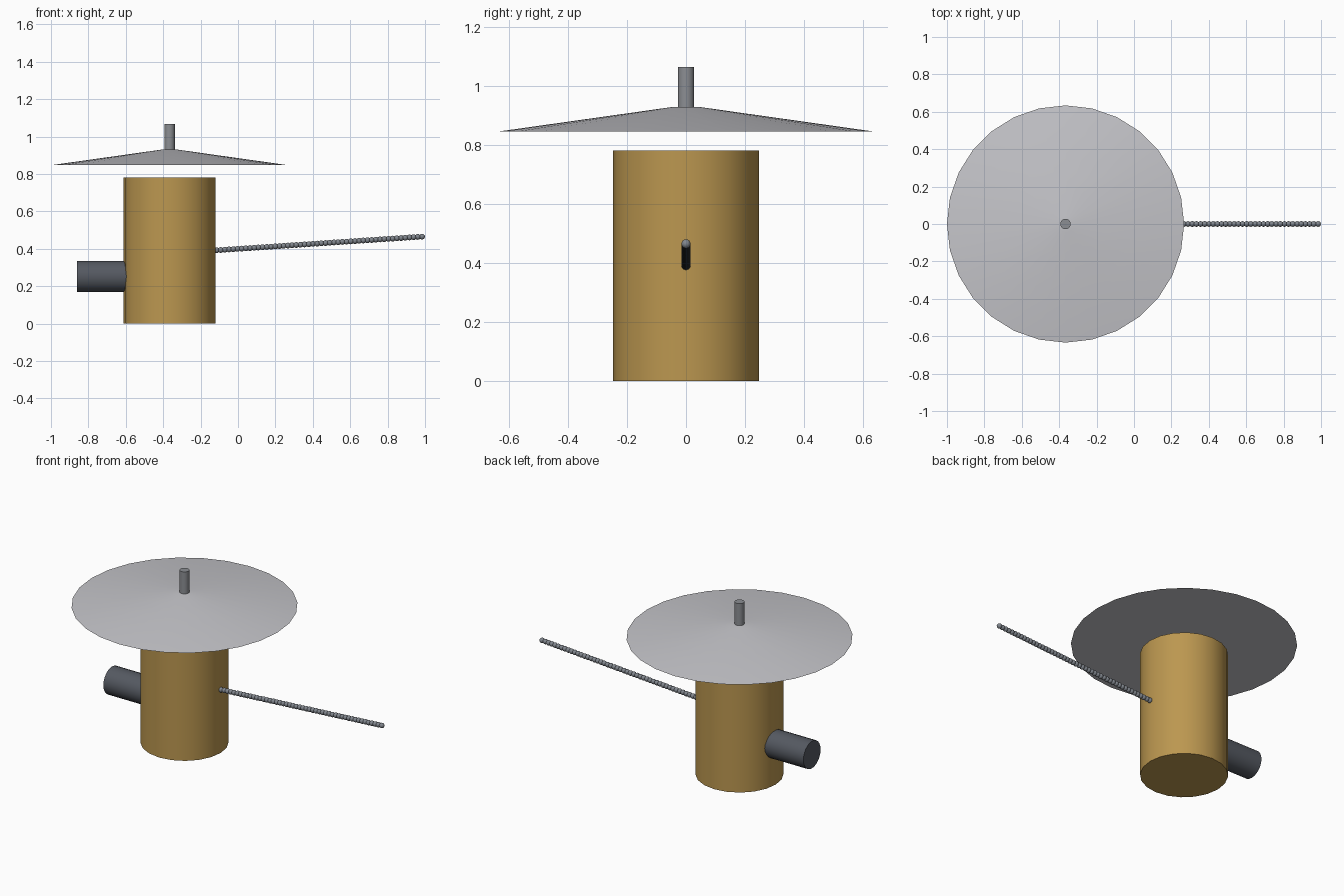
import bpy
import math
from mathutils import Vector

if "Cube" in bpy.data.objects:
    bpy.data.objects.remove(bpy.data.objects["Cube"])

AXIS_X = -0.366  # vertical axis of the body


def material(name, colour):
    mat = bpy.data.materials.new(name)
    mat.use_nodes = True
    mat.diffuse_color = (*colour, 1)
    mat.node_tree.nodes["Principled BSDF"].inputs["Base Color"].default_value = (*colour, 1)
    return mat


brass = material("brass", (0.50, 0.31, 0.08))
dark_steel = material("dark steel", (0.09, 0.10, 0.12))
chain_grey = material("chain grey", (0.22, 0.24, 0.27))
pale_metal = material("pale metal", (0.56, 0.56, 0.59))
stem_grey = material("stem grey", (0.26, 0.27, 0.29))


def finish(name, mat):
    obj = bpy.context.object
    obj.name = name
    obj.data.materials.append(mat)
    bpy.ops.object.shade_smooth_by_angle(angle=math.radians(35))
    return obj


def rod(name, start, end, radius, sides, mat):
    start, end = Vector(start), Vector(end)
    span = end - start
    bpy.ops.mesh.primitive_cylinder_add(
        vertices=sides, radius=radius, depth=span.length,
        location=(start + end) / 2, rotation=span.to_track_quat("Z", "Y").to_euler())
    return finish(name, mat)


# Body, side pipe and top stem
rod("body", (AXIS_X, 0, 0), (AXIS_X, 0, 0.782), 0.247, 20, brass)
rod("side_pipe", (-0.862, 0, 0.252), (-0.53, 0, 0.252), 0.084, 24, dark_steel)
rod("top_stem", (AXIS_X, 0, 0.91), (AXIS_X, 0, 1.066), 0.028, 16, stem_grey)

# Shallow conical lid floating above the body
bpy.ops.mesh.primitive_cone_add(
    vertices=28, radius1=0.634, radius2=0.045, depth=0.083,
    location=(AXIS_X, 0, 0.847 + 0.083 / 2))
finish("conical_lid", pale_metal)

# Beaded pull chain, one bead repeated along a straight line
bpy.ops.mesh.primitive_uv_sphere_add(segments=12, ring_count=8, radius=0.0155)
chain = finish("bead_chain", chain_grey)
first, last, beads = Vector((-0.115, 0, 0.392)), Vector((0.984, 0, 0.465)), 50
chain.location = first
array = chain.modifiers.new("beads", "ARRAY")
array.count = beads
array.use_relative_offset = False
array.use_constant_offset = True
array.constant_offset_displace = (last - first) / (beads - 1)
